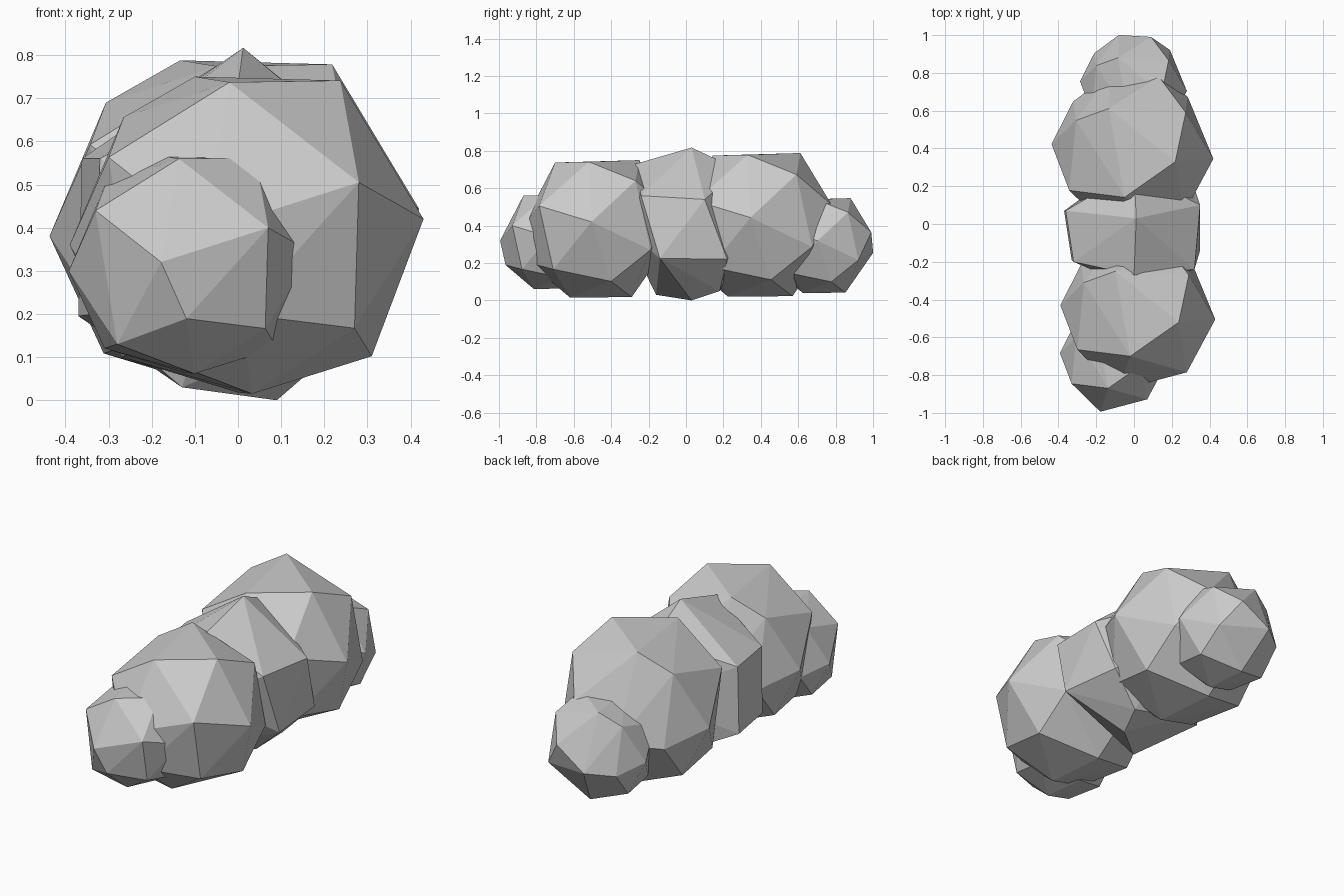
import bpy, bmesh
from mathutils import Vector

if "Cube" in bpy.data.objects:
    bpy.data.objects.remove(bpy.data.objects["Cube"])

grey = bpy.data.materials.new("stone_grey")
grey.diffuse_color = (0.6, 0.6, 0.6, 1)
grey.use_nodes = True
grey.node_tree.nodes["Principled BSDF"].inputs["Base Color"].default_value = grey.diffuse_color


def faceted_lump(name, points):
    """Convex low-poly lump wrapped around a few corner points."""
    bm = bmesh.new()
    for p in points:
        bm.verts.new(p)
    res = bmesh.ops.convex_hull(bm, input=bm.verts[:])
    loose = [v for v in bm.verts if not v.link_faces]
    bmesh.ops.delete(bm, geom=loose, context='VERTS')
    bmesh.ops.recalc_face_normals(bm, faces=bm.faces[:])
    me = bpy.data.meshes.new(name)
    bm.to_mesh(me)
    bm.free()
    me.materials.append(grey)
    ob = bpy.data.objects.new(name, me)
    bpy.context.collection.objects.link(ob)
    return ob


# Corner points of the shared lump shape
LUMP = [Vector(p) for p in [
    (-.02, -.70, .737), (-.30, -.665, .563), (-.08, -.88, .39), (.28, -.785, .505),
    (-.227, -.69, .114), (.005, -.838, .20), (.27, -.71, .167), (.43, -.505, .42),
    (.31, -.40, .102), (.033, -.62, .015), (-.39, -.43, .36), (.237, -.52, .741),
    (-.10, -.25, .75), (.29, -.27, .64), (.30, -.19, .27), (-.092, -.075, .327),
    (.155, -.09, .486), (-.265, -.31, .656), (-.28, -.214, .30), (0, -.29, .018),
    (-.27, -.38, .10)]]
ANCHOR = Vector((.43, -.505, .42))  # rightmost corner

# Four copies: scale and where the rightmost corner goes
for name, s, pos in [
        ("front_end_lump", .69, (.1735, -.735, .341)),
        ("front_lump", 1.0, (.43, -.505, .42)),
        ("back_lump", 1.045, (.42, .345, .443)),
        ("back_end_lump", .69, (.28, .704, .319))]:
    faceted_lump(name, [Vector(pos) + (v - ANCHOR) * s for v in LUMP])

# Middle lump joining the two large ones
faceted_lump("middle_lump", [
    (.012, .03, .817), (.09, .03, 0), (-.13, -.16, .03), (.145, .18, .05),
    (.35, .10, .54), (.32, -.24, .56), (.35, -.14, .225), (.31, .22, .22),
    (-.37, .07, .195), (-.362, .07, .56), (-.33, -.19, .2), (-.32, -.2, .56),
    (0, -.27, .73), (0, .28, .70), (0, -.34, .4), (0, .34, .4), (-.15, .2, .1)])
